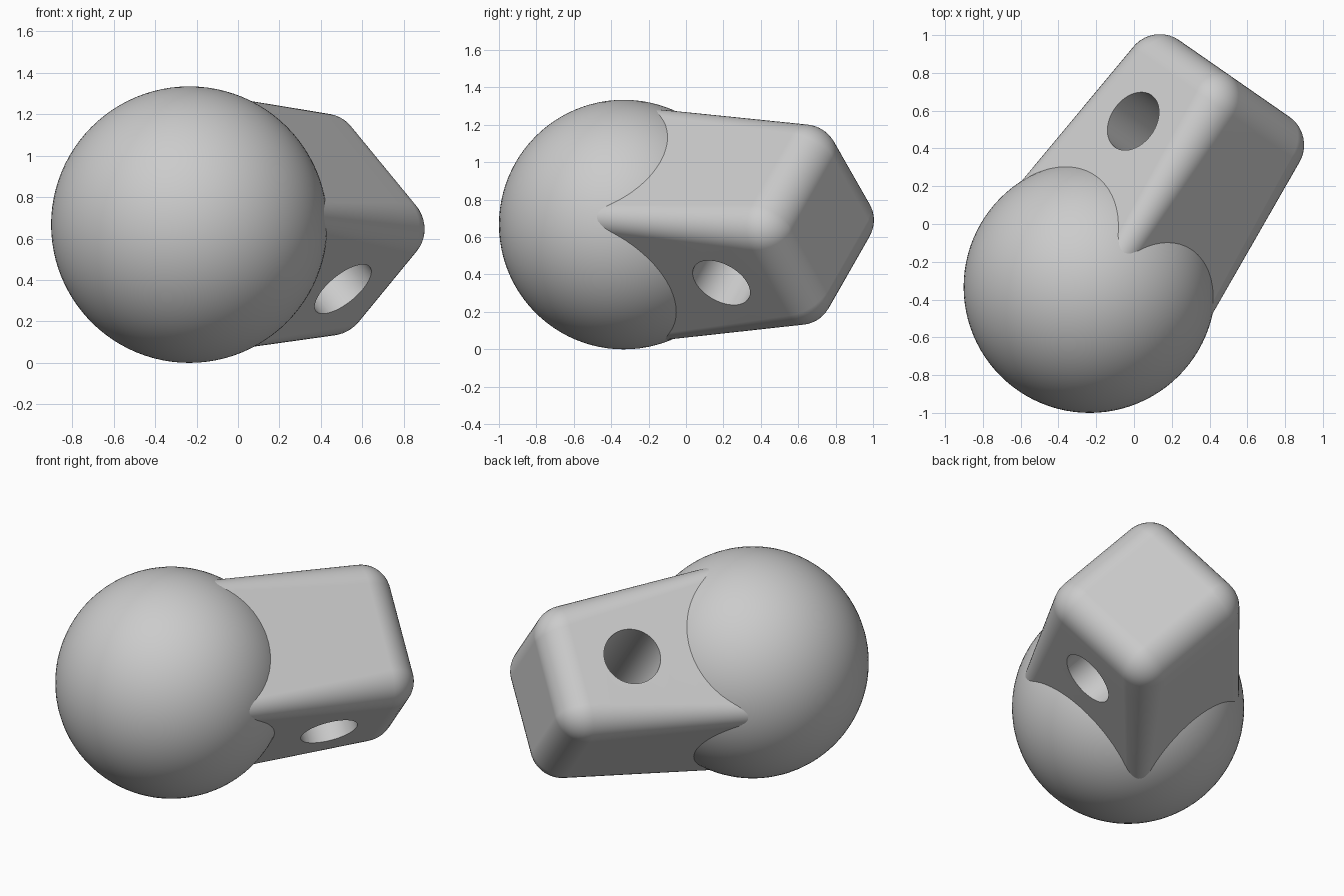
import bpy
import bmesh
from math import sin, cos, pi, radians
from mathutils import Matrix, Vector

cube = bpy.data.objects.get("Cube")
if cube:
    bpy.data.objects.remove(cube, do_unlink=True)

# Single plain grey
grey = bpy.data.materials.new("plain_grey")
grey.use_nodes = True
colour = (0.6, 0.6, 0.6, 1)
grey.diffuse_color = colour
grey.node_tree.nodes["Principled BSDF"].inputs["Base Color"].default_value = colour

RADIUS = 0.667
CENTRE = Vector((-0.235, -0.333, RADIUS))
LENGTH = 1.343
THICK = 0.44       # half thickness along the bore
ROUND = 0.17       # rounding at the free end

# Arm frame: x runs along the arm, y along the bore, rolled 45 degrees
along = Vector((cos(radians(55.2)), sin(radians(55.2)), 0))
up = Vector((0, 0, 1))
side = along.cross(up)
bore = (up - side).normalized()
across = (up + side).normalized()
frame = Matrix((along, bore, across)).transposed().to_4x4()
frame.translation = CENTRE


def make_object(name, bm, matrix):
    bmesh.ops.recalc_face_normals(bm, faces=bm.faces[:])
    mesh = bpy.data.meshes.new(name)
    bm.to_mesh(mesh)
    bm.free()
    mesh.materials.append(grey)
    obj = bpy.data.objects.new(name, mesh)
    obj.matrix_world = matrix
    bpy.context.collection.objects.link(obj)
    return obj


def activate(obj):
    bpy.ops.object.select_all(action="DESELECT")
    obj.select_set(True)
    bpy.context.view_layer.objects.active = obj


def section(bm, x, half_y, half_z, r, steps=10):
    """Ring of vertices forming a rounded rectangle."""
    ring = []
    for corner, (sy, sz) in enumerate(((1, 1), (-1, 1), (-1, -1), (1, -1))):
        for i in range(steps + 1):
            t = (corner + i / steps) * pi / 2
            ring.append(bm.verts.new((x, sy * (half_y - r) + r * cos(t),
                                      sz * (half_z - r) + r * sin(t))))
    return ring


def half_width(x):
    return 0.51 - 0.079 * x


# Ball
bm = bmesh.new()
bmesh.ops.create_uvsphere(bm, u_segments=96, v_segments=48, radius=RADIUS)
ball = make_object("ball", bm, Matrix.Translation(CENTRE))
activate(ball)
bpy.ops.object.shade_smooth()

# Tapered arm with softened edges and a rounded free end
bm = bmesh.new()
rings = []
start, shoulder = 0.1, LENGTH - ROUND
for i in range(9):
    f = i / 8
    x = start + f * (shoulder - start)
    rings.append(section(bm, x, THICK, half_width(x), 0.09 + f * (ROUND - 0.09)))
for i in range(1, 11):
    t = i / 10 * radians(89)
    x = shoulder + ROUND * sin(t)
    inset = ROUND * (1 - cos(t))
    rings.append(section(bm, x, THICK - inset, half_width(x) - inset, ROUND - inset))
for a, b in zip(rings, rings[1:]):
    for i in range(len(a)):
        j = (i + 1) % len(a)
        bm.faces.new((a[i], a[j], b[j], b[i]))
bm.faces.new(rings[0])
bm.faces.new(rings[-1])
arm = make_object("arm", bm, frame)

# Round bore through the arm
bm = bmesh.new()
bmesh.ops.create_cone(bm, cap_ends=True, segments=64, radius1=0.168, radius2=0.168, depth=2,
                      matrix=Matrix.Translation((0.852, 0, 0)) @ Matrix.Rotation(pi / 2, 4, "X"))
cutter = make_object("bore_cutter", bm, frame)
cutter.hide_render = True
bpy.context.view_layer.update()

cut = arm.modifiers.new("bore", "BOOLEAN")
cut.operation = "DIFFERENCE"
cut.solver = "EXACT"
cut.object = cutter
activate(arm)
bpy.ops.object.modifier_apply(modifier=cut.name)
bpy.data.objects.remove(cutter, do_unlink=True)
bpy.ops.object.shade_smooth_by_angle(angle=radians(35))
weighted = arm.modifiers.new("even_shading", "WEIGHTED_NORMAL")
weighted.keep_sharp = True
